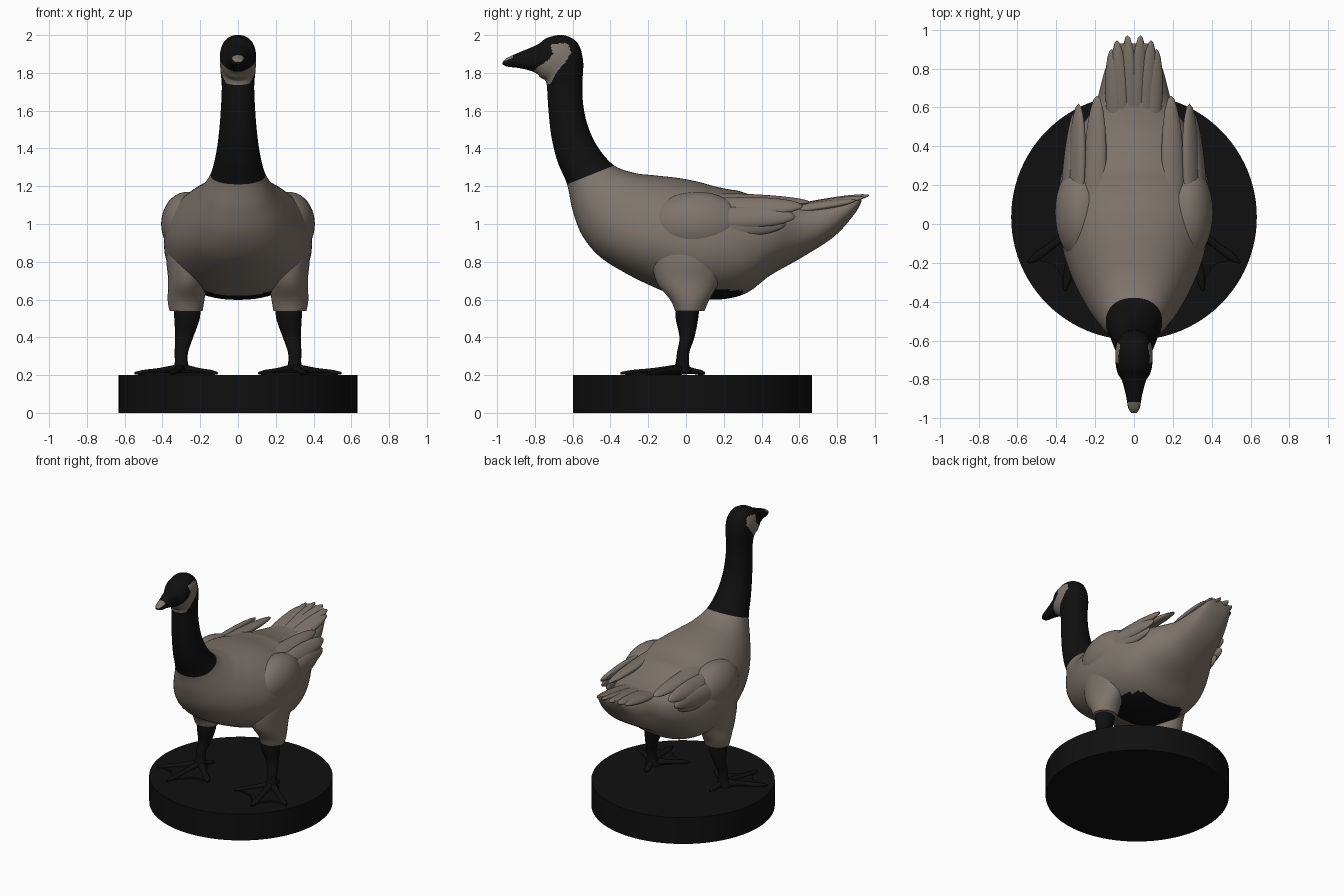
import bpy, bmesh, math
from mathutils import Vector, Matrix

if "Cube" in bpy.data.objects:
    bpy.data.objects.remove(bpy.data.objects["Cube"])


def material(name, rgb):
    m = bpy.data.materials.new(name)
    m.diffuse_color = (*rgb, 1)
    m.use_nodes = True
    m.node_tree.nodes["Principled BSDF"].inputs["Base Color"].default_value = m.diffuse_color
    return m


BLACK = material("black", (0.005, 0.005, 0.005))
BROWN = material("grey brown", (0.21, 0.177, 0.15))


def finish(name, bm, mats, angle=50):
    bmesh.ops.recalc_face_normals(bm, faces=bm.faces)
    me = bpy.data.meshes.new(name)
    bm.to_mesh(me)
    bm.free()
    for m in mats:
        me.materials.append(m)
    me.shade_smooth()
    me.set_sharp_from_angle(angle=math.radians(angle))
    ob = bpy.data.objects.new(name, me)
    bpy.context.collection.objects.link(ob)
    return ob


def spline(keys, steps):
    # Catmull-Rom through tuples of numbers
    out = []
    for i in range(len(keys) - 1):
        a, b = keys[max(i - 1, 0)], keys[i]
        c, d = keys[i + 1], keys[min(i + 2, len(keys) - 1)]
        for k in range(steps):
            t = k / steps
            out.append([0.5 * (2*q + (r - p)*t + (2*p - 5*q + 4*r - s)*t*t + (3*q - p - 3*r + s)*t**3)
                        for p, q, r, s in zip(a, b, c, d)])
    out.append(list(keys[-1]))
    return out


def loft(bm, keys, sides=24, steps=5, power=1.0):
    # each key: centre xyz, half-axis u xyz, half-axis v xyz
    rings = []
    for k in spline(keys, steps):
        c, u, v = Vector(k[:3]), Vector(k[3:6]), Vector(k[6:])
        ring = []
        for j in range(sides):
            t = 2 * math.pi * (j + 0.5) / sides
            s, co = math.sin(t), math.cos(t)
            ring.append(bm.verts.new(c + u * math.copysign(abs(s)**power, s)
                                     + v * math.copysign(abs(co)**power, co)))
        rings.append(ring)
    rows = []
    for a, b in zip(rings, rings[1:]):
        rows.append([bm.faces.new((a[j], a[(j+1) % sides], b[(j+1) % sides], b[j])) for j in range(sides)])
    rows[0].append(bm.faces.new(rings[0][::-1]))
    rows[-1].append(bm.faces.new(rings[-1]))
    return rows


def inside(y, z, poly):
    hit = False
    for (y1, z1), (y2, z2) in zip(poly, poly[1:] + poly[:1]):
        if (z1 > z) != (z2 > z) and y < (y2 - y1) * (z - z1) / (z2 - z1) + y1:
            hit = not hit
    return hit


def feather(bm, a, b, width, thick, normal):
    a, b = Vector(a), Vector(b)
    d = b - a
    y = d.normalized()
    x = y.cross(Vector(normal)).normalized()
    z = x.cross(y)
    rot = Matrix((x, y, z)).transposed().to_4x4()
    mat = Matrix.Translation((a + b) / 2) @ rot @ Matrix.Diagonal((width, d.length / 2, thick, 1))
    bmesh.ops.create_uvsphere(bm, u_segments=20, v_segments=14, radius=1, matrix=mat)


# Round base
bm = bmesh.new()
bmesh.ops.create_cone(bm, cap_ends=True, segments=96, radius1=0.632, radius2=0.632, depth=0.2,
                      matrix=Matrix.Translation((0, 0.035, 0.1)))
finish("base", bm, [BLACK], 30)

# Beak, head, neck and body: (low y, low z, high y, high z, half width)
HEAD = [(-.971, 1.845, -.972, 1.857, .014), (-.945, 1.833, -.945, 1.88, .03),
        (-.88, 1.825, -.88, 1.91, .042), (-.82, 1.81, -.79, 1.948, .062),
        (-.79, 1.795, -.735, 1.985, .085), (-.77, 1.775, -.65, 2.0, .095),
        (-.748, 1.762, -.575, 1.96, .096), (-.74, 1.75, -.545, 1.865, .092),
        (-.735, 1.71, -.548, 1.75, .086), (-.728, 1.6, -.545, 1.64, .09),
        (-.712, 1.46, -.52, 1.52, .1), (-.68, 1.33, -.465, 1.405, .117),
        (-.63, 1.21, -.38, 1.31, .145)]
BODY = [(-.60, 1.07, -.27, 1.27, .195), (-.55, .94, -.17, 1.258, .25),
        (-.46, .83, -.05, 1.245, .31), (-.33, .745, .06, 1.225, .36),
        (-.18, .67, .15, 1.2, .385), (-.05, .62, .22, 1.185, .392),
        (.08, .6, .28, 1.175, .387), (.22, .605, .36, 1.15, .365),
        (.33, .64, .44, 1.13, .33), (.45, .73, .52, 1.115, .28),
        (.6, .815, .63, 1.11, .2), (.78, .93, .77, 1.125, .155),
        (.89, 1.05, .87, 1.142, .115), (.93, 1.12, .93, 1.155, .085)]
CHEEK = [(-.716, 1.953), (-.63, 1.958), (-.605, 1.91), (-.637, 1.858), (-.68, 1.81), (-.715, 1.745),
         (-.76, 1.73), (-.82, 1.80), (-.77, 1.842), (-.727, 1.868), (-.705, 1.90)]
keys = [(0, (a + c) / 2, (b + d) / 2, w, 0, 0, 0, (c - a) / 2, (d - b) / 2) for a, b, c, d, w in HEAD + BODY]
bm = bmesh.new()
STEPS = 10
rows = loft(bm, keys, 72, STEPS, 0.9)
bmesh.ops.recalc_face_normals(bm, faces=bm.faces)
for i, row in enumerate(rows):
    for f in row:
        c, n = f.calc_center_median(), f.normal
        if i < (len(HEAD) - 1) * STEPS:
            nail = c.y < -0.915 and n.z > 0.5
            f.material_index = 1 if nail or inside(c.y, c.z, CHEEK) else 0
        else:
            belly = n.z < -0.88 and c.z < 0.65 and -0.05 < c.y < 0.3
            f.material_index = 0 if belly else 1
finish("body_neck_and_head", bm, [BLACK, BROWN])

# Tail feathers
bm = bmesh.new()
for x0, x1, y1, z1 in ((.02, .033, .972, 1.152), (.06, .088, .945, 1.142), (.1, .115, .9, 1.125)):
    for s in (-1, 1):
        feather(bm, (s * x0, .45, 1.06), (s * x1, y1, z1), .042, .022, (s * .3, 0, 1))
finish("tail_feathers", bm, [BROWN])

for s, side in ((-1, "left"), (1, "right")):
    # Folded wing: covert bulge and long feathers
    bm = bmesh.new()
    bmesh.ops.create_uvsphere(bm, u_segments=32, v_segments=20, radius=1,
                              matrix=Matrix.Translation((s * .27, .06, 1.0)) @ Matrix.Diagonal((.137, .25, .17, 1)))
    for a, b, w, t, n in (((.21, -.1, 1.14), (.19, .66, 1.115), .06, .03, (.3, 0, 1)),
                          ((.30, .0, 1.09), (.285, .62, 1.095), .06, .03, (1, 0, .8)),
                          ((.36, .0, 1.03), (.305, .58, 1.04), .06, .03, (1, 0, .3)),
                          ((.37, .0, .98), (.30, .53, 1.0), .06, .03, (1, 0, 0)),
                          ((.36, .0, .92), (.29, .45, .94), .06, .03, (1, 0, -.2))):
        feather(bm, (s * a[0], *a[1:]), (s * b[0], *b[1:]), w, t, (s * n[0], *n[1:]))
    finish(side + "_wing", bm, [BROWN])

    # Thigh
    bm = bmesh.new()
    loft(bm, [(s * x, y, z, rx, 0, 0, 0, ry, 0) for x, y, z, rx, ry in (
        (.275, .02, .54, .088, .078), (.275, .02, .6, .098, .105), (.265, .01, .7, .105, .17),
        (.26, .03, .85, .12, .21), (.25, .05, 1.0, .09, .17))], 32)
    finish(side + "_thigh", bm, [BROWN])

    # Leg, toes and webbing
    bm = bmesh.new()
    loft(bm, [(s * x, y, z, rx, 0, 0, 0, ry, 0) for x, y, z, rx, ry in (
        (.27, .01, .6, .075, .065), (.27, .005, .5, .068, .06), (.285, .005, .4, .048, .04),
        (.3, -.015, .32, .036, .033), (.3, -.02, .26, .036, .037), (.3, -.03, .21, .055, .055))])
    ankle = Vector((s * .3, -.02, .232))
    tips = [Vector((s * x, y, .21)) for x, y in ((.11, -.2), (.355, -.345), (.545, -.2), (.27, .1))]
    for tip in tips:
        d = (tip - ankle).normalized()
        u = Vector((-d.y, d.x, 0))
        loft(bm, [(*ankle.lerp(tip, t), *(u * w), 0, 0, h) for t, w, h in (
            (0, .03, .03), (.45, .02, .017), (.8, .022, .014), (1, .006, .007))], 12)
    for a, b in ((0, 1), (1, 2)):
        pa, pb = ankle.lerp(tips[a], .88), ankle.lerp(tips[b], .88)
        mid = ankle.lerp((pa + pb) / 2, .85)
        top = [bm.verts.new(p) for p in (ankle, pa, mid, pb)]
        low = [bm.verts.new((p.x, p.y, .201)) for p in (ankle, pa, mid, pb)]
        for i, j, k in ((0, 1, 2), (0, 2, 3)):
            bm.faces.new((top[i], top[j], top[k]))
            bm.faces.new((low[k], low[j], low[i]))
        for i in range(4):
            j = (i + 1) % 4
            bm.faces.new((top[i], low[i], low[j], top[j]))
    finish(side + "_leg_and_foot", bm, [BLACK])
